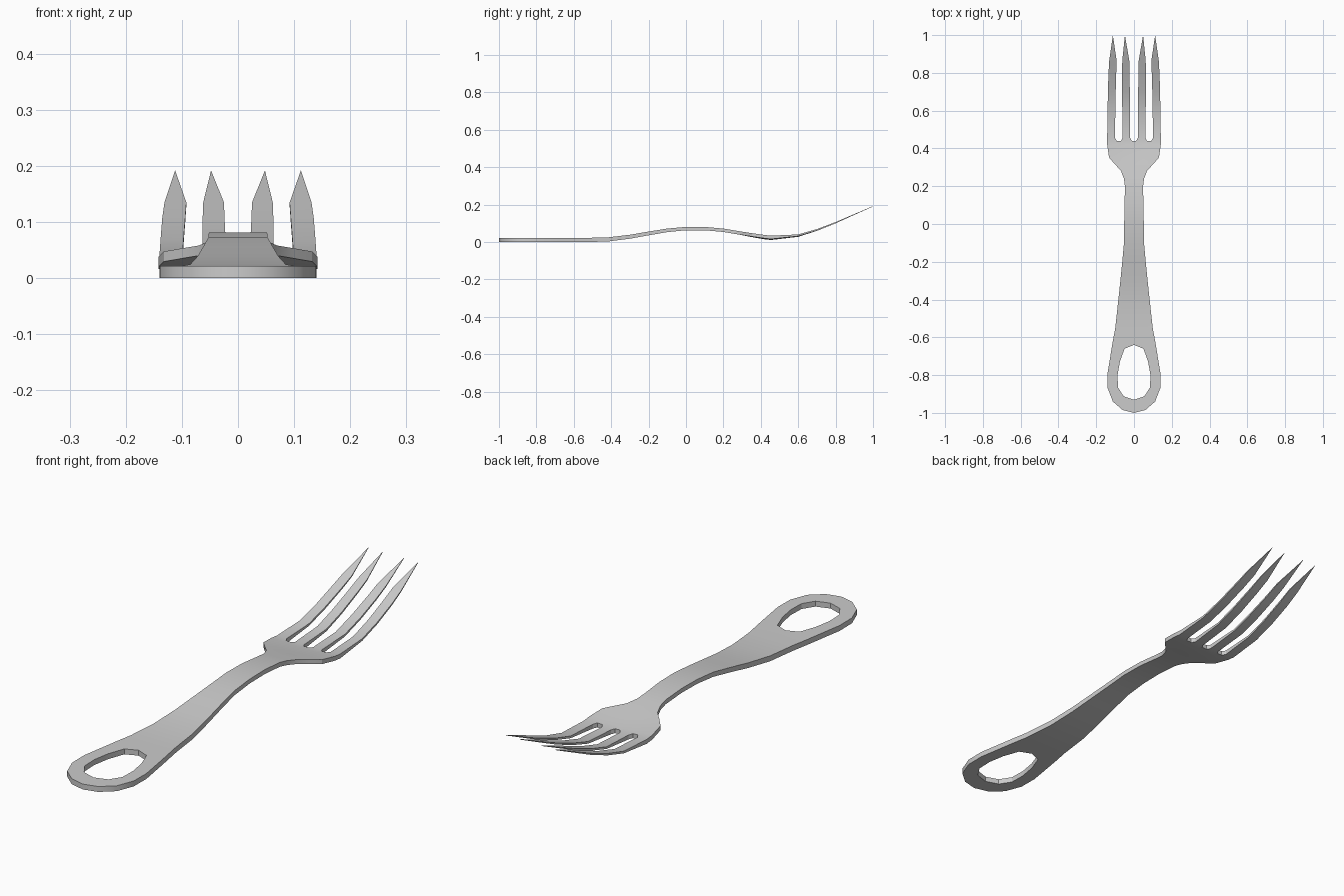
import bpy, bmesh

if "Cube" in bpy.data.objects:
    bpy.data.objects.remove(bpy.data.objects["Cube"])

# Side profile: (y, underside z, top z)
PROFILE = [(-1, 0, .022), (-.46, 0, .022), (-.4, .004, .026), (-.3, .018, .039),
           (-.2, .036, .056), (-.1, .053, .072), (0, .063, .081), (.1, .063, .081),
           (.2, .054, .072), (.3, .037, .055), (.4, .017, .035), (.455, .011, .029),
           (.52, .014, .029), (.6, .028, .037), (.7, .060, .068), (.8, .1, .107),
           (.87, .132, .137), (1, .190, .192)]
COLS = [0, .14, .42, .70, 1]     # columns across half the width, aligned with the slots


def height(x, y, k):
    y = max(-1, min(1, y))
    for a, b in zip(PROFILE, PROFILE[1:]):
        if y <= b[0]:
            t = (y - a[0]) / (b[0] - a[0])
            z = a[k] + t * (b[k] - a[k])
            break
    cup = max(0, min(1, (y - .25) / .15)) * max(0, min(1, (.75 - y) / .2))
    return z + .25 * cup * x * x


bm = bmesh.new()


def face(pts, s):
    bm.faces.new([bm.verts.new((s * x, y, 0)) for x, y in pts][::s])


def strip(pairs, s, cols=(0, 1)):
    """Quads between successive (inner, outer) point pairs, split into columns."""
    rows = [[(a[0] + (b[0] - a[0]) * c, a[1] + (b[1] - a[1]) * c) for c in cols]
            for a, b in pairs]
    for r, q in zip(rows, rows[1:]):
        for i in range(len(cols) - 1):
            face([r[i], r[i + 1], q[i + 1], q[i]], s)


# Handle eye: hole edge paired with outer edge
eye = [((0, -.93), (0, -1)), ((.055, -.912), (.06, -.985)), ((.085, -.865), (.112, -.94)),
       ((.087, -.8), (.139, -.87)), ((.075, -.73), (.14, -.79)),
       ((.05, -.66), (.122, -.68)), ((0, -.64), (.112, -.62))]
# Shaft, neck and shoulders: (half width, y)
body = [(.099, -.55), (.085, -.42), (.072, -.3), (.062, -.2), (.053, -.1), (.052, 0),
        (.05, .1), (.048, .2), (.053, .24), (.07, .283), (.1, .315), (.132, .352), (.142, .42)]
shaft = [eye[-1]] + [((0, y), (w, y)) for w, y in body]
# Tines: (y, inner x, outer x)
tines = [[(.42, .01988, .05964), (.455, .02, .06), (.6, .021, .062), (.7, .022, .063),
          (.8, .024, .063), (.865, .025, .062), (1, .048, .048)],
         [(.42, .0994, .142), (.455, .1, .142), (.6, .099, .14), (.7, .097, .138),
          (.8, .094, .135), (.865, .092, .131), (1, .112, .112)]]

for s in (1, -1):
    strip(eye, s, COLS)
    strip(shaft, s, COLS)
    for t in tines:
        strip([((a, y), (b, y)) for y, a, b in t], s)
    # Chamfered slot ends
    face([(0, .42), (.01988, .42), (.02, .455), (.011, .44), (0, .44)], s)
    face([(.05964, .42), (.0994, .42), (.1, .455), (.091, .44), (.069, .44), (.06, .455)], s)

bmesh.ops.remove_doubles(bm, verts=bm.verts, dist=.0004)

# Thicken and bend along the side profile
ext = bmesh.ops.extrude_face_region(bm, geom=bm.faces[:], use_keep_orig=True)
top = {g for g in ext["geom"] if isinstance(g, bmesh.types.BMVert)}
for v in bm.verts:
    v.co.z = height(v.co.x, v.co.y, 2 if v in top else 1)
bmesh.ops.recalc_face_normals(bm, faces=bm.faces)

mesh = bpy.data.meshes.new("fork")
bm.to_mesh(mesh)
bm.free()
fork = bpy.data.objects.new("fork", mesh)
bpy.context.collection.objects.link(fork)
bpy.context.view_layer.objects.active = fork
fork.select_set(True)
bpy.ops.object.shade_smooth_by_angle(angle=.5)
